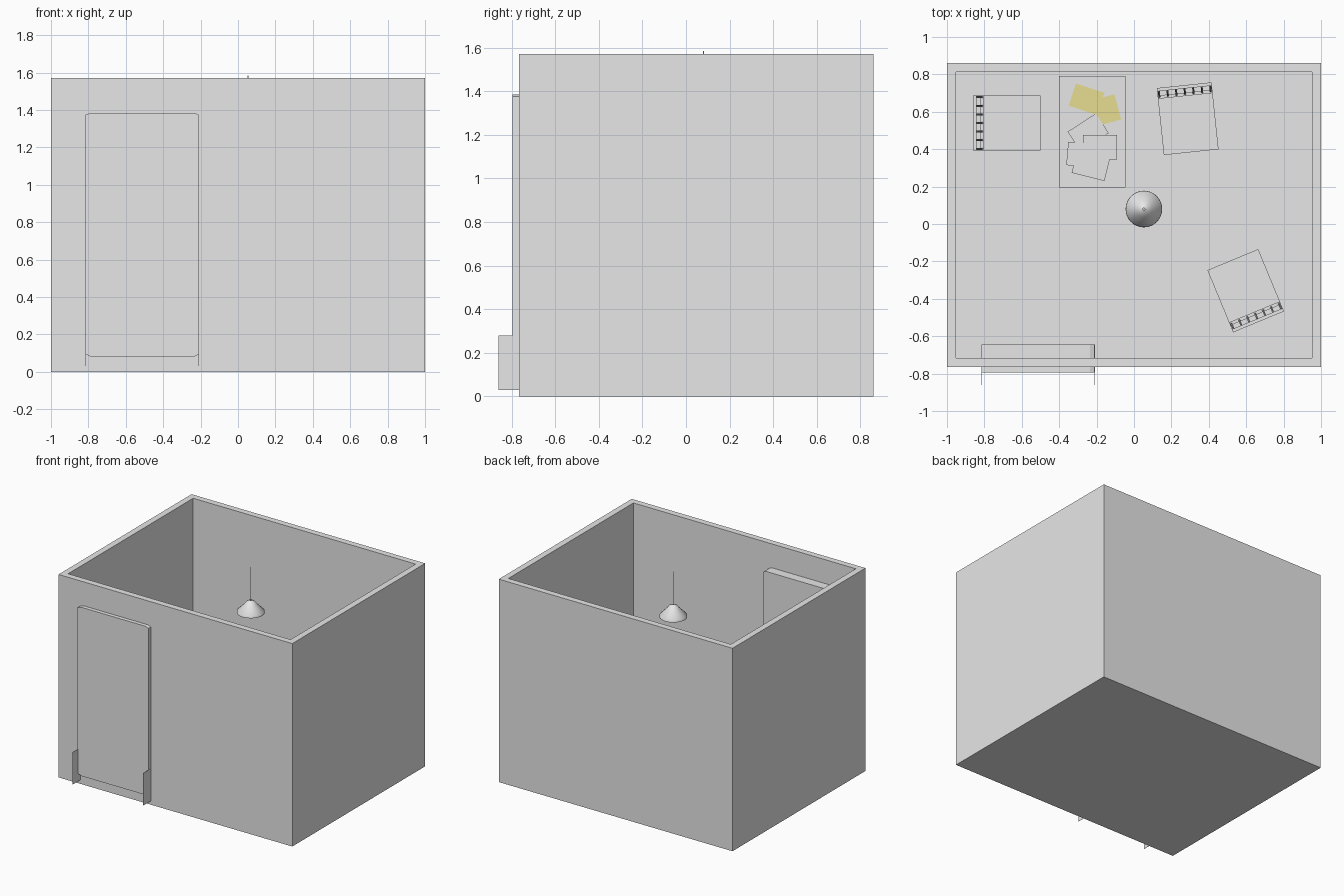
import bpy, bmesh, math
from mathutils import Matrix, Vector

cube = bpy.data.objects.get("Cube")
if cube:
    bpy.data.objects.remove(cube, do_unlink=True)


def material(name, rgb):
    m = bpy.data.materials.new(name)
    m.use_nodes = True
    m.diffuse_color = (*rgb, 1)
    m.node_tree.nodes["Principled BSDF"].inputs["Base Color"].default_value = (*rgb, 1)
    return m


GREY = material("plain grey", (0.8, 0.8, 0.8))
WHITE = material("door white", (1, 1, 1))
YELLOW = material("paper yellow", (1, 0.91, 0.36))


def finish(name, bm, mat):
    bmesh.ops.recalc_face_normals(bm, faces=bm.faces)
    me = bpy.data.meshes.new(name)
    bm.to_mesh(me)
    bm.free()
    me.materials.append(mat)
    ob = bpy.data.objects.new(name, me)
    bpy.context.scene.collection.objects.link(ob)
    return ob


def add_box(bm, lo, hi):
    lo, hi = Vector(lo), Vector(hi)
    geo = bmesh.ops.create_cube(bm, size=1)
    for v in geo["verts"]:
        v.co = (lo + hi) / 2 + v.co * (hi - lo)


def box(name, lo, hi, mat):
    bm = bmesh.new()
    add_box(bm, lo, hi)
    return finish(name, bm, mat)


def add_rod(bm, a, b, r, sides=8):
    a, b = Vector(a), Vector(b)
    d = b - a
    mtx = Matrix.Translation((a + b) / 2) @ d.to_track_quat('Z', 'Y').to_matrix().to_4x4()
    bmesh.ops.create_cone(bm, cap_ends=True, segments=sides, radius1=r, radius2=r,
                          depth=d.length, matrix=mtx)


FLOOR = 0.07

# Room shell: a box whose top is inset and pushed down to the floor
bm = bmesh.new()
add_box(bm, (-1, -0.765, 0), (1, 0.86, 1.57))
bm.faces.ensure_lookup_table()
top = max(bm.faces, key=lambda f: f.calc_center_median().z)
bmesh.ops.inset_individual(bm, faces=[top], thickness=0.068)
hole = bmesh.ops.extrude_face_region(bm, geom=[top])
bmesh.ops.delete(bm, geom=[top], context='FACES_ONLY')
for v in hole["geom"]:
    if isinstance(v, bmesh.types.BMVert):
        v.co.z = FLOOR
finish("room_shell", bm, GREY)

# Door slab with clipped corners, running through the front wall
outline = [(-0.815, 0.095), (-0.785, 0.08), (-0.235, 0.08), (-0.21, 0.095),
           (-0.21, 1.375), (-0.235, 1.385), (-0.785, 1.385), (-0.815, 1.375)]
bm = bmesh.new()
face = bm.faces.new([bm.verts.new((x, -0.795, z)) for x, z in outline])
ext = bmesh.ops.extrude_face_region(bm, geom=[face])
bmesh.ops.translate(bm, vec=(0, 0.15, 0),
                    verts=[v for v in ext["geom"] if isinstance(v, bmesh.types.BMVert)])
finish("door", bm, WHITE)

# Thin plates beside the foot of the door
for side, x in (("right", -0.815), ("left", -0.21)):
    box(f"door_plate_{side}", (x - 0.001, -0.86, 0.03), (x + 0.001, -0.645, 0.28), WHITE)

# Hanging lamp: turned shade and cord
bm = bmesh.new()
profile = [(0.006, 1.33), (0.03, 1.32), (0.045, 1.30), (0.096, 1.25),
           (0.098, 1.235), (0.09, 1.235), (0.04, 1.29), (0.006, 1.31)]
verts = [bm.verts.new((r, 0, z)) for r, z in profile]
edges = [bm.edges.new((a, b)) for a, b in zip(verts, verts[1:])]
bmesh.ops.spin(bm, geom=verts + edges, axis=(0, 0, 1), cent=(0, 0, 0),
               angle=math.tau, steps=32)
bmesh.ops.remove_doubles(bm, verts=bm.verts, dist=0.0005)
shade = finish("lamp_shade", bm, GREY)
shade.location = (0.053, 0.08, 0)
bpy.context.view_layer.objects.active = shade
shade.select_set(True)
bpy.ops.object.shade_smooth_by_angle(angle=math.radians(40))
shade.select_set(False)
bm = bmesh.new()
add_rod(bm, (0.053, 0.08, 1.31), (0.053, 0.08, 1.585), 0.003, 6)
finish("lamp_cord", bm, GREY)

# Table against the back wall
TABLE = 0.52
box("table_top", (-0.4, 0.195, TABLE - 0.025), (-0.045, 0.79, TABLE), GREY)
for i, x in enumerate((-0.385, -0.09)):
    for j, y in enumerate((0.21, 0.745)):
        box(f"table_leg_{i}_{j}", (x, y, FLOOR), (x + 0.03, y + 0.03, TABLE - 0.02), GREY)

# Loose sheets on the table: x, y, width, depth, turn
sheets = [(YELLOW, -0.254, 0.667, 0.16, 0.125, -18), (YELLOW, -0.147, 0.61, 0.125, 0.14, 15),
          (GREY, -0.245, 0.49, 0.18, 0.125, 33), (GREY, -0.297, 0.372, 0.12, 0.125, -5),
          (GREY, -0.23, 0.315, 0.18, 0.13, -14), (GREY, -0.182, 0.41, 0.18, 0.13, 0)]
for i, (mat, x, y, w, d, turn) in enumerate(sheets):
    ob = box(f"paper_sheet_{i}", (-w / 2, -d / 2, 0), (w / 2, d / 2, 0.003), mat)
    ob.location = (x, y, TABLE + 0.003 * i)
    ob.rotation_euler.z = math.radians(turn)

# Chairs with leaning slatted backs
SEAT = 0.34


def chair(name, x, y, turn):
    bm = bmesh.new()
    add_box(bm, (-0.147, -0.175, SEAT - 0.02), (0.147, 0.18, SEAT))
    for sx in (-0.13, 0.13):
        for sy in (-0.155, 0.16):
            add_rod(bm, (sx, sy, FLOOR), (sx, sy, SEAT - 0.01), 0.012)
    for k in range(7):
        sx = -0.138 + 0.046 * k
        add_rod(bm, (sx, -0.13, SEAT - 0.005), (sx, -0.17, 0.6), 0.006, 6)
    add_box(bm, (-0.147, -0.18, 0.585), (0.147, -0.162, 0.62))
    add_box(bm, (-0.147, -0.14, SEAT), (0.147, -0.122, SEAT + 0.02))
    ob = finish(name, bm, GREY)
    ob.location = (x, y, 0)
    ob.rotation_euler.z = math.radians(turn)


chair("chair_side", -0.68, 0.54, -90)
chair("chair_back", 0.287, 0.563, 186)
chair("chair_front", 0.597, -0.357, 22.5)
